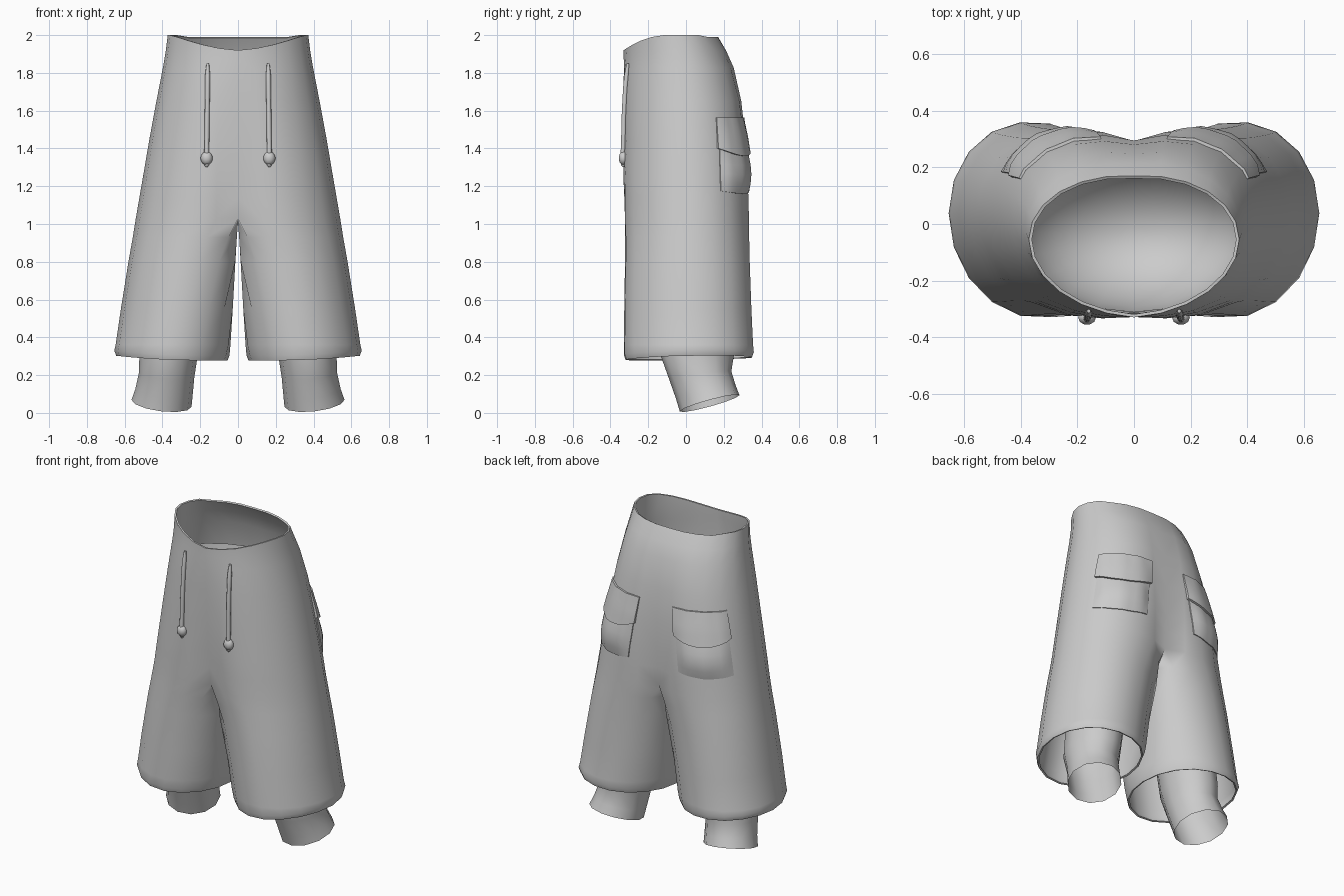
import bpy, bmesh, math
from mathutils import Vector
from mathutils.bvhtree import BVHTree

if "Cube" in bpy.data.objects:
    bpy.data.objects.remove(bpy.data.objects["Cube"])

grey = bpy.data.materials.new("plain grey")
grey.diffuse_color = (0.6, 0.6, 0.6, 1)
grey.use_nodes = True
grey.node_tree.nodes["Principled BSDF"].inputs["Base Color"].default_value = grey.diffuse_color


def smooth(ob, angle):
    bpy.ops.object.select_all(action='DESELECT')
    ob.select_set(True)
    bpy.context.view_layer.objects.active = ob
    bpy.ops.object.shade_smooth_by_angle(angle=math.radians(angle))


def make(name, verts, faces, mirror=True, angle=40):
    me = bpy.data.meshes.new(name)
    me.from_pydata([tuple(v) for v in verts], [], faces)
    me.materials.append(grey)
    ob = bpy.data.objects.new(name, me)
    bpy.context.collection.objects.link(ob)
    smooth(ob, angle)
    if mirror:
        m = ob.modifiers.new("Mirror", 'MIRROR')
        m.merge_threshold = 0.0005
    return ob


def loft(name, rings, closed=True, cap_start=False, cap_end=False, **kw):
    """Skin equal-length rings, listed downwards with points anticlockwise."""
    n = len(rings[0])
    verts = [p for r in rings for p in r]
    faces = []
    for i in range(len(rings) - 1):
        for j in range(n if closed else n - 1):
            k = (j + 1) % n
            faces.append((i*n + j, (i+1)*n + j, (i+1)*n + k, i*n + k))
    if cap_start:
        faces.append(tuple(range(n)))
    if cap_end:
        faces.append(tuple(reversed(range((len(rings)-1)*n, len(rings)*n))))
    return make(name, verts, faces, **kw)


def oval(cx, cy, rx, ry, z, n, tilt_x=0, tilt_y=0):
    pts = []
    for j in range(n):
        t = 2 * math.pi * j / n
        c, s = math.cos(t), math.sin(t)
        pts.append((cx + rx*c, cy + ry*s, z + tilt_x*c + tilt_y*s))
    return pts


# Shorts: half torso arcs joined to one closed leg, then mirrored
ARC, INNER = 13, 5
SHEAR = .025
# z, outer x, centre x, front y, back y, inner x
torso = [(2.0, .372, 0, -.33, .17), (1.92, .382, .02, -.33, .215),
         (1.83, .397, .05, -.332, .252), (1.65, .432, .09, -.334, .292),
         (1.45, .469, .12, -.334, .315), (1.25, .503, .155, -.334, .328),
         (1.14, .522, .175, -.332, .331), (1.03, .541, .19, -.33, .333)]
legs = [(.93, .557, .22, -.328, .335, .006), (.8, .58, .26, -.328, .338, .014),
        (.55, .62, .31, -.332, .347, .028), (.36, .648, .34, -.334, .356, .04),
        (.305, .655, .35, -.334, .36, .044), (.278, .645, .35, -.325, .35, .054)]
verts, faces = [], []
N = ARC + INNER
for i, (z, out, cx, yf, yb) in enumerate(torso):
    rx, cy, ry = out - cx, (yf + yb) / 2, (yb - yf) / 2
    a = math.acos(-cx / rx)
    for j in range(ARC):
        t = -a + 2 * a * j / (ARC - 1)
        x = 0 if j in (0, ARC - 1) else cx + rx * math.cos(t)
        y = cy + ry * math.sin(t) + SHEAR * max(0, math.cos(t))
        dip = max(0, -y - .1) / .23
        fade = (1, .6, .25)[i] if i < 3 else 0
        verts.append((x, y, z - .08 * fade * dip**2 - (.01 * fade if y > .1 else 0)))
    if i:
        for j in range(ARC - 1):
            p, q = (i - 1) * ARC + j, i * ARC + j
            faces.append((p, q, q + 1, p + 1))
# crotch seam across x = 0
for k in range(INNER):
    t = math.radians(120 + 120 * (k + 1) / (INNER + 1))
    verts.append((0, .33 * math.sin(t), 1.01))
prev = (len(torso) - 1) * ARC
for z, out, cx, yf, yb, gap in legs:
    rx, cy, ry = out - cx, (yf + yb) / 2, (yb - yf) / 2
    base = len(verts)
    for j in range(N):
        t = math.radians(-120 + 360 * j / N)
        x = max(gap, cx + rx * math.cos(t))
        y = cy + ry * math.sin(t) + SHEAR * max(0, math.cos(t))
        lift = .025 * (max(0, x - .2) / .45)**2 + .012 * max(0, math.sin(t))
        verts.append((x, y, z + (lift if z < .34 else 0)))
    for j in range(N):
        k = (j + 1) % N
        faces.append((prev + j, base + j, base + k, prev + k))
    prev = base
shorts = make("shorts", verts, faces, angle=60)
sol = shorts.modifiers.new("Cloth", 'SOLIDIFY')
sol.thickness, sol.offset = .011, -1
bpy.ops.object.convert(target='MESH')
smooth(shorts, 60)

bpy.context.view_layer.update()
tree = BVHTree.FromObject(shorts, bpy.context.evaluated_depsgraph_get())


def on_cloth(ax, ay, z, ang, off):
    """Point on the cloth at an angle about an upright axis, moved out by off."""
    d = Vector((math.cos(ang), math.sin(ang), 0))
    hit = tree.ray_cast(Vector((ax, ay, z)) + d * 2, -d)[0]
    return hit + d * off


# Lining: rounded bowl that grows out of the inside wall
lining = []
for i in range(8):
    f = (i + .5) / 7.5
    e = math.sin(f * math.pi / 2)
    z = 1.68 - .42 * math.cos(f * math.pi / 2)
    lining.append(oval(0, -.04 + .016 * f, .418 * e, .288 * e, z, 20))
loft("waist_lining", lining, cap_start=True, mirror=False, angle=60)

# Lower legs: open tubes
loft("lower_leg", [oval(.30, .05, .17, .20, .80, 12),
                   oval(.368, .06, .154, .193, .30, 12),
                   oval(.378, .075, .147, .165, .20, 12, .01, .02),
                   oval(.392, .105, .152, .158, .11, 12, .015, .035),
                   oval(.405, .125, .159, .158, .051, 12, .018, .043)])


# Back pockets: padded patches laid on the cloth
def patch(name, a0, a1, top, bottom, pad, sag):
    us = [0, 0] + [i / 10 for i in range(1, 10)] + [1, 1]
    vs = [0, 0] + [i / 6 for i in range(1, 6)] + [1, 1]
    rows = []
    for r, v in enumerate(vs):
        row = []
        for c, u in enumerate(us):
            arch = math.sin(math.pi * u)
            z = top + (bottom - sag * arch - top) * v
            edge = r in (0, len(vs) - 1) or c in (0, len(us) - 1)
            ang = math.radians(a0 + (a1 - a0) * u)
            axis = .10 + .05 * (1.57 - z) / .4
            row.append(on_cloth(axis, 0, z, ang, -.006 if edge else pad(u, v)))
        rows.append(row)
    loft(name, rows, closed=False, angle=60)


patch("pocket_bag", 30, 85, 1.46, 1.175,
      lambda u, v: .006 + .026 * math.sin(math.pi * u)**.7 * math.sin(math.pi * v**1.4), .015)
patch("pocket_flap", 28, 87, 1.565, 1.40,
      lambda u, v: .005 + (.006 + .022 * v) * (.35 + .65 * math.sin(math.pi * u)**.5), .04)

# Drawcords with beads and knotted ends
X = .16
cord = []
for i in range(9):
    z = 1.85 - .48 * i / 8
    y = on_cloth(X, 0, z, -math.pi / 2, .006).y
    r = .007 if i == 0 else .013
    cord.append(oval(X + .006 * i / 8, y, r, r, z, 10))
loft("drawcord", cord, cap_start=True, cap_end=True, angle=70)
bead = [oval(X + .006, -.331, .032 * math.sin(t), .026 * math.sin(t),
             1.348 + .036 * math.cos(t), 10)
        for t in [math.pi * (i + .3) / 7.6 for i in range(8)]]
loft("cord_bead", bead, cap_start=True, cap_end=True, angle=60)
loft("cord_end", [oval(X + .006, -.331, r, r, z, 8) for z, r in
                  [(1.33, .009), (1.318, .013), (1.31, .012), (1.303, .006)]],
     cap_end=True)
